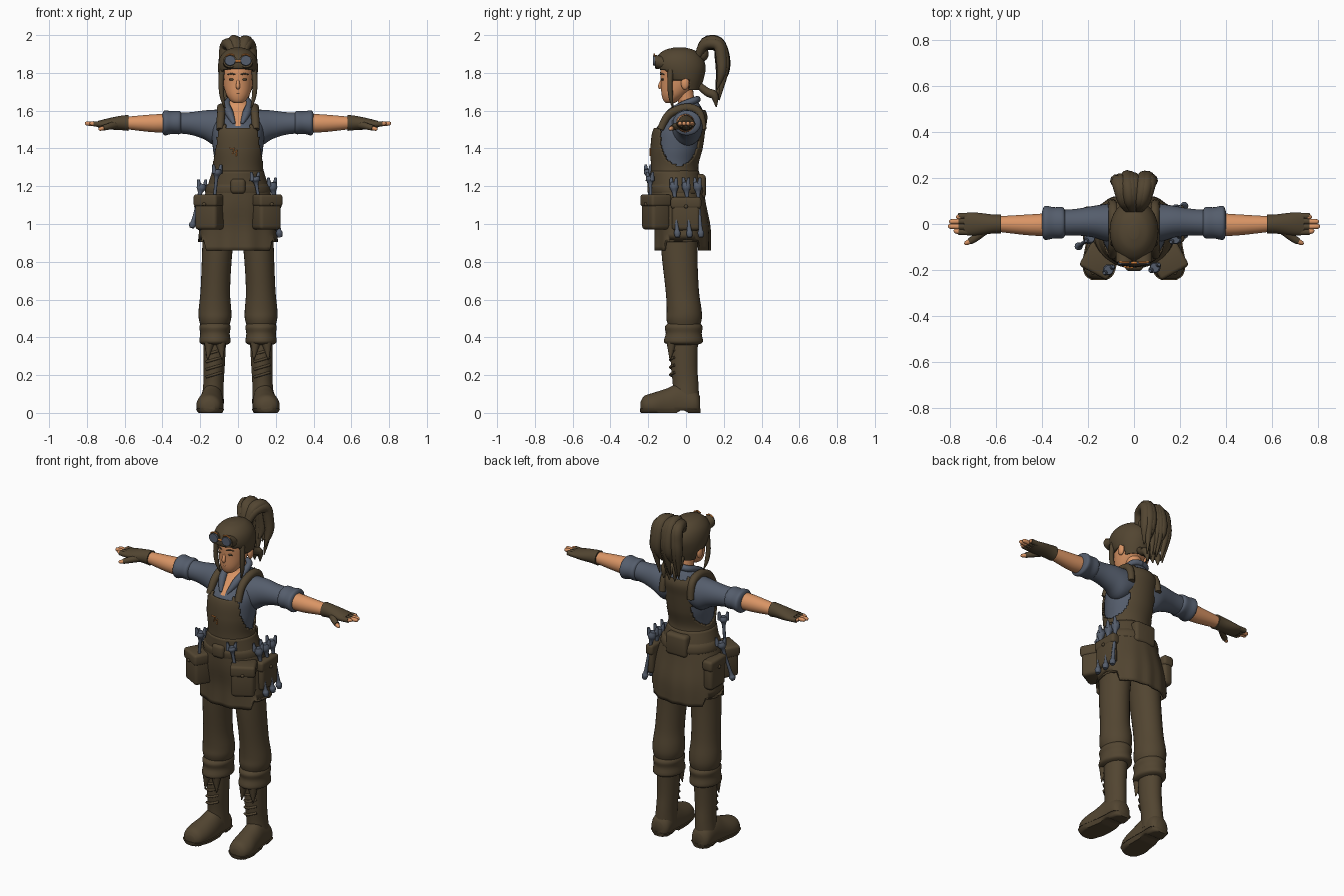
import bpy, bmesh, math, random
from mathutils import Vector, Matrix, Quaternion

random.seed(4)
cube = bpy.data.objects.get("Cube")
if cube:
    bpy.data.objects.remove(cube, do_unlink=True)


def material(name, *rgb):
    mat = bpy.data.materials.new(name)
    mat.use_nodes = True
    mat.diffuse_color = (*rgb, 1)
    mat.node_tree.nodes["Principled BSDF"].inputs["Base Color"].default_value = (*rgb, 1)
    return mat


BROWN = material("leather brown", .085, .06, .031)
SLATE = material("slate blue", .09, .11, .15)
SKIN = material("warm skin", .7, .3, .13)
ORANGE = material("copper orange", .75, .25, .05)


def spline(keys, steps):
    """Smooth interpolation through equal-length tuples."""
    p = [Vector(key) for key in keys]
    p = [p[0]] + p + [p[-1]]
    out = []
    for a, b, c, d in zip(p, p[1:], p[2:], p[3:]):
        for i in range(steps):
            t = i / steps
            out.append(b + (c - a) * (t / 2) + (a * 2 - b * 5 + c * 4 - d) * (t * t / 2)
                       + (b * 3 - a - c * 3 + d) * (t ** 3 / 2))
    return out + [p[-1]]


def finish(name, bm, mats, angle=50):
    bmesh.ops.recalc_face_normals(bm, faces=bm.faces)
    mesh = bpy.data.meshes.new(name)
    bm.to_mesh(mesh)
    bm.free()
    for mat in mats:
        mesh.materials.append(mat)
    mesh.shade_smooth()
    mesh.set_sharp_from_angle(angle=math.radians(angle))
    obj = bpy.data.objects.new(name, mesh)
    bpy.context.collection.objects.link(obj)
    return obj


def bridge(name, rings, mats, caps=True, keep=None, paint=None, wall=0):
    bm = bmesh.new()
    loops = [[bm.verts.new(co) for co in ring] for ring in rings]
    for low, high in zip(loops, loops[1:]):
        for j in range(len(low)):
            bm.faces.new((low[j - 1], low[j], high[j], high[j - 1]))
    if caps:
        bm.faces.new(loops[0])
        bm.faces.new(loops[-1])
    if keep:
        gone = [f for f in bm.faces if not keep(f.calc_center_median())]
        bmesh.ops.delete(bm, geom=gone, context='FACES')
    for f in bm.faces:
        f.material_index = paint(f.calc_center_median()) if paint else 0
    obj = finish(name, bm, mats)
    if wall:
        mod = obj.modifiers.new("thickness", 'SOLIDIFY')
        mod.thickness, mod.offset = wall, 0
    return obj


def loft(name, keys, *mats, axis=2, n=32, steps=4, shape=None, **options):
    """Ellipse sections (position, centre a, centre b, radius a, radius b) along an axis."""
    rings = []
    for t, a, b, ra, rb in spline(keys, steps):
        ring = []
        for j in range(n):
            w = math.tau * j / n
            co = [a + ra * math.cos(w), b + rb * math.sin(w)]
            co.insert(axis, t)
            ring.append(shape(Vector(co)) if shape else co)
        rings.append(ring)
    return bridge(name, rings, mats, **options)


def tube(name, keys, mat, n=10, steps=4):
    """Round sweep through (x, y, z, radius) points."""
    pts = spline(keys, steps)
    rings, turn, old = [], Quaternion(), Vector((0, 0, 1))
    for i, p in enumerate(pts):
        way = (pts[min(i + 1, len(pts) - 1)] - pts[max(i - 1, 0)]).xyz.normalized()
        turn, old = old.rotation_difference(way) @ turn, way
        rings.append([p.xyz + turn @ Vector((math.cos(w), math.sin(w), 0)) * max(p.w, .001)
                      for w in (math.tau * j / n for j in range(n))])
    return bridge(name, rings, [mat])


def block(name, loc, size, mat, spin=0, bevel=.02):
    bm = bmesh.new()
    bmesh.ops.create_cube(bm, size=1, matrix=Matrix.Diagonal((*size, 1)))
    bmesh.ops.bevel(bm, geom=bm.edges[:], offset=bevel, segments=3, profile=.5, affect='EDGES')
    bm.transform(Matrix.Translation(loc) @ Matrix.Rotation(spin, 4, 'Z'))
    return finish(name, bm, [mat])


def ball(name, loc, size, mat):
    bm = bmesh.new()
    bmesh.ops.create_uvsphere(bm, u_segments=16, v_segments=10, radius=1)
    bm.transform(Matrix.Translation(loc) @ Matrix.Diagonal((*size, 1)))
    return finish(name, bm, [mat])


def flip(s, keys, i=0):
    return [tuple(v * s if j == i else v for j, v in enumerate(key)) for key in keys]


def pouch(name, loc, size, spin):
    loc, out = Vector(loc), Vector((math.sin(spin), -math.cos(spin), 0))
    block(name, loc, size, BROWN, spin)
    flap = (size[0] * 1.08, size[1] * 1.1, size[2] * .36)
    block(name + "_flap", loc + Vector((0, 0, size[2] * .36)), flap, BROWN, spin, .015)
    ball(name + "_stud", loc + out * size[1] * .54 + Vector((0, 0, size[2] * .25)), [.01] * 3, BROWN)


def wrench(name, top, foot):
    top, foot = Vector(top), Vector(foot)
    mix = [(*foot.lerp(top, t), r) for t, r in ((0, .012), (.08, .018), (.2, .01), (.75, .01), (.9, .024), (1, .02))]
    tube(name + "_handle", mix, SLATE)
    for s in (-1, 1):
        side = Vector((s * .014, s * .01, 0))
        tube(name + "_jaw", [(*(top + side - Vector((0, 0, .02))), .014), (*(top + side * 1.4 + Vector((0, 0, .025))), .007)], SLATE)


# Shirt with open neck, and the apron bib over it
TORSO = [(1.05, 0, -.04, .165, .12), (1.2, 0, -.05, .14, .12), (1.3, 0, -.06, .12, .112), (1.4, 0, -.05, .133, .125),
         (1.5, 0, -.035, .138, .125), (1.57, 0, 0, .122, .1), (1.62, 0, .015, .08, .065), (1.65, 0, .01, .05, .05)]
loft("shirt", TORSO, SLATE, SKIN, n=64, steps=8,
     paint=lambda c: int(c.y < 0 and abs(c.x) < (c.z - 1.5) * .42))


def bib_area(c):
    arm = abs(c.x) > .05 and ((c.y + .035) / .1) ** 2 + (min(c.z - 1.45, 0) / .14) ** 2 < 1
    neck = abs(c.x) < .06 and c.z > (1.51 if c.y < 0 else 1.6)
    return not (arm or neck)


loft("apron_bib", [(z, x, y, a + .008, b + .008) for z, x, y, a, b in TORSO], BROWN,
     n=96, steps=12, keep=bib_area, wall=.01)


# Apron skirt with soft folds and a stepped hem
def hem(v):
    drop = max(0, 1.2 - v.z)
    fold = 1 + .09 * drop * math.sin(math.atan2(v.y, v.x) * 9)
    z = max(v.z, .91) if abs(v.x) > .165 else v.z
    return Vector((v.x * fold, v.y * fold, z))


loft("apron_skirt", [(1.28, 0, -.06, .13, .122), (1.2, 0, -.05, .155, .133), (1.1, 0, -.04, .185, .14),
                     (.98, 0, -.02, .2, .142), (.86, 0, -.02, .213, .142)],
     BROWN, n=72, shape=hem, caps=False, wall=.012)
loft("belt", [(1.15, 0, -.045, .165, .138), (1.17, 0, -.045, .174, .146), (1.2, 0, -.048, .168, .145),
              (1.22, 0, -.05, .15, .13)], BROWN, n=48)
block("belt_buckle", (0, -.185, 1.2), (.08, .04, .08), BROWN)
block("back_pouch", (0, .07, 1.2), (.14, .07, .13), BROWN)
tube("chest_stitch", [(-.045, -.186, 1.4, .004), (-.02, -.189, 1.4, .004), (-.03, -.188, 1.37, .004),
                      (-.005, -.189, 1.39, .004), (-.01, -.188, 1.36, .004)], ORANGE, steps=1)

# Pouches and tools around the belt
pouch("left_front_pouch", (.15, -.16, 1.06), (.13, .11, .18), .5)
pouch("right_front_pouch", (-.15, -.16, 1.06), (.13, .11, .18), -.5)
pouch("left_holster", (.195, .0, 1.05), (.15, .045, .17), math.pi / 2)
pouch("right_side_pouch", (-.19, .0, 1.05), (.14, .06, .17), -math.pi / 2)
for y in (-.065, .0, .06):
    wrench("left_side_wrench", (.18, y, 1.22), (.222, y + .02, .93))
wrench("right_side_wrench", (-.19, -.06, 1.21), (-.245, -.1, .98))
wrench("right_front_wrench", (-.11, -.2, 1.29), (-.13, -.19, 1.08))
wrench("left_front_wrench", (.09, -.19, 1.25), (.12, -.185, 1.08))

for s, side in ((1, "left_"), (-1, "right_")):
    # Shoulder strap and collar
    tube(side + "strap", flip(s, [(.095, -.135, 1.5, .02), (.09, -.09, 1.58, .022), (.088, .0, 1.615, .024),
                                  (.09, .07, 1.59, .022), (.095, .09, 1.5, .02)]), BROWN)
    tube(side + "collar", flip(s, [(.02, -.135, 1.53, .008), (.045, -.085, 1.585, .022), (.058, -.02, 1.63, .018),
                                   (.045, .045, 1.655, .018), (0, .06, 1.66, .018)]), SLATE)
    # Sleeve, rolled cuff, forearm and glove
    loft(side + "sleeve", flip(s, [(.05, 0, 1.52, .09, .085), (.12, .005, 1.51, .082, .095), (.18, .01, 1.525, .068, .076),
                                   (.25, .008, 1.532, .058, .06), (.32, .005, 1.535, .056, .055)]), SLATE, axis=0)
    loft(side + "cuff", flip(s, [(.3, .005, 1.535, .054, .054), (.312, .005, 1.537, .068, .062), (.35, .005, 1.537, .068, .06),
                                 (.388, .005, 1.535, .074, .066), (.4, .005, 1.535, .05, .05)]), SLATE, axis=0)
    loft(side + "forearm", flip(s, [(.36, -.002, 1.535, .05, .048), (.45, -.004, 1.533, .046, .047), (.6, 0, 1.535, .033, .032)]),
         SKIN, axis=0)
    loft(side + "glove", flip(s, [(.58, 0, 1.535, .042, .042), (.62, 0, 1.535, .042, .038), (.69, 0, 1.53, .05, .029),
                                  (.74, 0, 1.528, .048, .018)]), BROWN, axis=0)
    for i, reach in enumerate((.785, .81, .805, .775)):
        y = (i - 1.5) * .023
        tube(side + "glove_finger", flip(s, [(.72, y, 1.528, .015), (.765, y, 1.53, .014)]), BROWN)
        tube(side + "fingertip", flip(s, [(.75, y, 1.53, .012), (reach - .01, y * .9, 1.532, .011), (reach, y * .9, 1.532, .004)]), SKIN)
    tube(side + "thumb", flip(s, [(.65, -.025, 1.525, .022), (.69, -.06, 1.515, .017), (.715, -.075, 1.508, .015)]), BROWN)
    tube(side + "thumb_tip", flip(s, [(.7, -.068, 1.51, .012), (.73, -.083, 1.503, .01), (.738, -.087, 1.5, .003)]), SKIN)

    # Trouser leg with a rolled hem
    loft(side + "trouser_leg", flip(s, [(1.02, .095, -.035, .09, .1), (.85, .11, -.035, .08, .095), (.65, .12, -.02, .078, .088),
                                        (.55, .122, -.01, .086, .092), (.5, .122, -.01, .086, .094), (.46, .122, -.01, .075, .084)], 1), BROWN)
    loft(side + "trouser_cuff", flip(s, [(.48, .122, -.01, .07, .08), (.455, .122, -.012, .083, .1), (.42, .122, -.012, .078, .095),
                                         (.375, .122, -.014, .082, .103), (.36, .122, -.012, .06, .07)], 1), BROWN)
    # Boot shaft, foot, sole and lacing
    loft(side + "boot_shaft", flip(s, [(.4, .122, -.01, .06, .074), (.25, .126, -.01, .056, .07), (.15, .13, -.002, .054, .068),
                                       (.05, .135, 0, .06, .07)], 1), BROWN)
    foot = flip(s, [(.075, .135, .04, .035, .045), (.05, .135, .05, .058, .07), (-.03, .138, .055, .06, .1), (-.1, .142, .045, .066, .085),
                    (-.17, .15, .04, .07, .067), (-.22, .152, .038, .056, .052), (-.24, .152, .034, .028, .026)], 1)
    loft(side + "boot_foot", foot, BROWN, axis=1, shape=lambda v: Vector((v.x, v.y, max(v.z, .012))))
    loft(side + "boot_sole", [(y * 1.015, x, z, a + .005, b) for y, x, z, a, b in foot], BROWN, axis=1,
         shape=lambda v: Vector((v.x, v.y, min(max(v.z, .012 if -.04 < v.y < 0 else 0), .024))))
    for i in range(4):
        z = .19 + .04 * i
        tube(side + "lace", [(s * .127 + dx, y, z + dz, .007) for dx, y, dz in ((-.04, -.06, 0), (0, -.083, .012), (.04, -.06, .024))], BROWN)
    for dx in (-.03, .03):
        tube(side + "boot_tongue", [(s * .122 + dx, -.075, .37, .028), (s * .122 + dx * 1.3, -.085, .28, .002)], BROWN)

    # Face details and loose side locks
    ball(side + "ear", (s * .088, -.005, 1.745), (.014, .022, .034), SKIN)
    ball(side + "eye", (s * .034, -.124, 1.765), (.015, .007, .006), BROWN)
    tube(side + "brow", flip(s, [(.015, -.135, 1.79, .003), (.035, -.13, 1.796, .004), (.056, -.115, 1.79, .002)]), BROWN)
    tube(side + "lock", flip(s, [(.085, -.08, 1.82, .016), (.09, -.085, 1.74, .014), (.084, -.08, 1.67, .012), (.07, -.07, 1.615, .003)]), BROWN)
    # Goggle cup pushed up on the hair
    loft(side + "goggle_cup", flip(s, [(-.11, .042, 1.85, .037, .034), (-.165, .042, 1.862, .037, .034)], 1), BROWN, axis=1)
    loft(side + "goggle_lens", flip(s, [(-.15, .042, 1.862, .03, .028), (-.176, .042, 1.866, .028, .026)], 1), SLATE, axis=1)
    tube(side + "goggle_clip", flip(s, [(.02, -.168, 1.893, .004), (.042, -.168, 1.9, .004), (.064, -.166, 1.89, .004)]), ORANGE)
tube("goggle_bridge", [(-.012, -.168, 1.862, .006), (.012, -.168, 1.862, .006)], ORANGE)

# Neck, head and nose
tube("neck", [(0, .015, 1.56, .05), (0, .005, 1.63, .043), (0, -.01, 1.72, .046)], SKIN, n=20)
loft("head", [(1.64, 0, -.085, .02, .022), (1.655, 0, -.078, .042, .042), (1.69, 0, -.06, .064, .07), (1.75, 0, -.035, .08, .098),
              (1.82, 0, -.03, .083, .105), (1.88, 0, -.03, .065, .08), (1.9, 0, -.03, .03, .04)], SKIN)
tube("nose", [(0, -.128, 1.765, .006), (0, -.138, 1.73, .011), (0, -.132, 1.718, .008)], SKIN)
ball("lips", (0, -.124, 1.692), (.018, .007, .005), SKIN)

# Hair cap with an open face, ponytail strands and nape tuft
loft("hair_cap", [(1.71, 0, .01, .07, .06), (1.77, 0, -.015, .094, .105), (1.83, 0, -.03, .102, .13), (1.88, 0, -.035, .092, .118),
                  (1.915, 0, -.035, .062, .08), (1.93, 0, -.035, .02, .03)], BROWN, n=64, steps=8, wall=.008,
     keep=lambda c: c.z > 1.825 - 2 * c.x * c.x or c.y > -.075 and c.z > 1.765 or c.y > .015)
ball("hair_tie", (0, .085, 1.9), (.04, .035, .04), BROWN)
for i in range(11):
    x = (i - 5) * .013
    lift, end = random.uniform(-.025, 0), random.uniform(1.67, 1.8)
    tube("ponytail_strand", [(x * .3, .06, 1.88, .018), (x * .7, .1, 1.965 + lift, .026), (x, .17, 1.965 + lift, .03),
                             (x * 1.1, .205 + lift, 1.88, .03), (x * 1.2, .205 + lift, 1.8, .024), (x, .18 + lift, end - .04, .003)], BROWN)
for x in (-.03, 0, .03):
    tube("nape_tuft", [(x * .5, .05, 1.75, .016), (x, .11, 1.7, .022), (x * 1.3, .15, 1.68, .022), (x * 1.2, .16, 1.62, .003)], BROWN)
